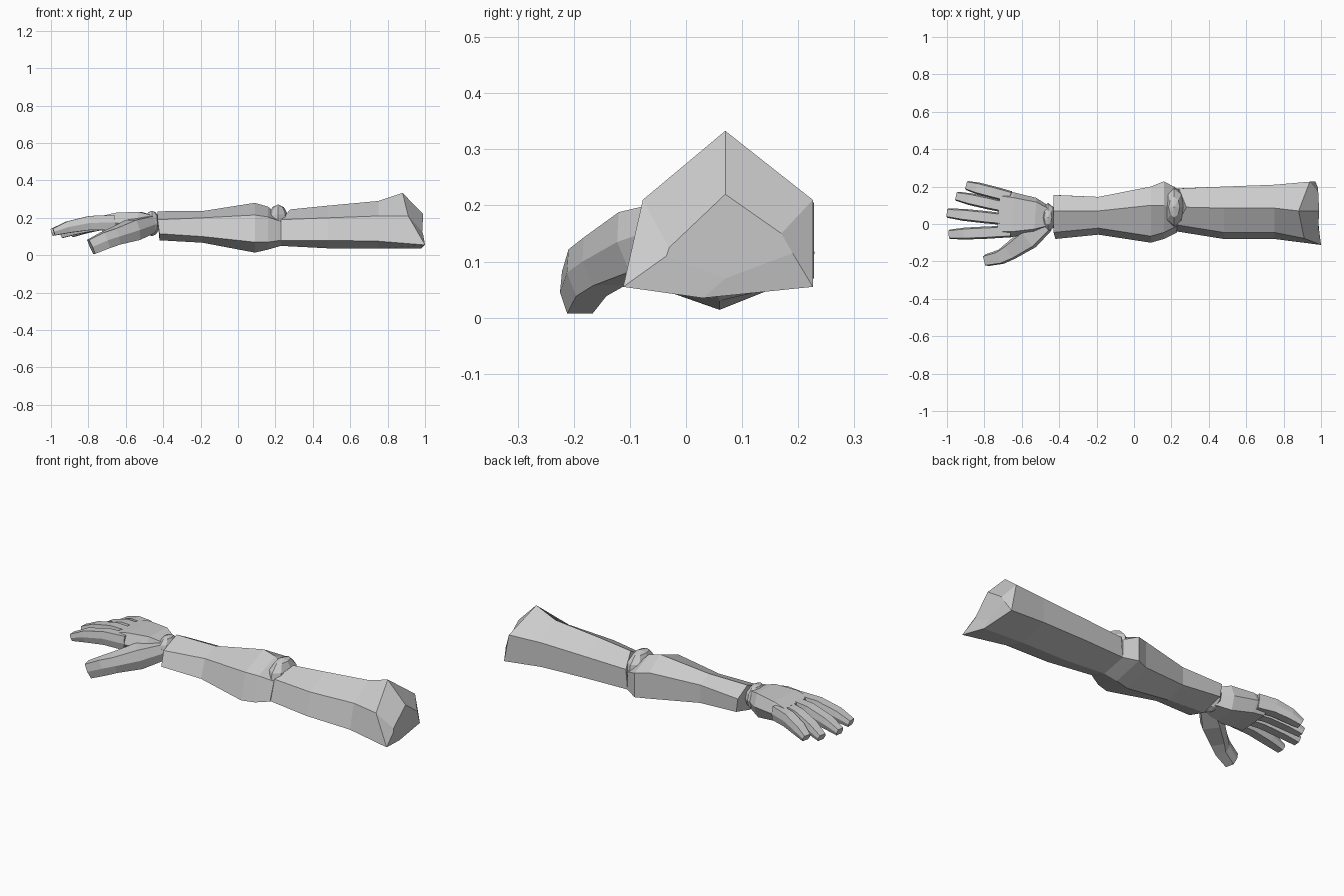
import bpy, bmesh, math
from mathutils import Vector

skin = bpy.data.materials.new("light grey")
skin.diffuse_color = (0.6, 0.6, 0.6, 1)


def finish(bm, name):
    bmesh.ops.recalc_face_normals(bm, faces=bm.faces)
    me = bpy.data.meshes.new(name)
    bm.to_mesh(me)
    bm.free()
    me.materials.append(skin)
    ob = bpy.data.objects.new(name, me)
    bpy.context.collection.objects.link(ob)
    return ob


def loft(name, rings):
    """Skin a list of equal-length point rings and cap both ends."""
    bm = bmesh.new()
    loops = [[bm.verts.new(p) for p in r] for r in rings]
    n = len(rings[0])
    for a, b in zip(loops, loops[1:]):
        for i in range(n):
            j = (i + 1) % n
            bm.faces.new((a[i], a[j], b[j], b[i]))
    bm.faces.new(loops[0])
    bm.faces.new(loops[-1])
    return finish(bm, name)


def limb_ring(x, yf, ym, yb, z0, zl, zu, z1, skew=(0,) * 6):
    """Six-sided limb section: peak, back top, back low, bottom, front low, front top."""
    pts = [(ym, z1), (yb, zu), (yb, zl), (ym - 0.04, z0), (yf, zl), (yf + 0.035, zu)]
    return [(x + s, y, z) for s, (y, z) in zip(skew, pts)]


def tube(name, path):
    """Chamfered box section (six sides) swept along x, y, z, width, height stations."""
    rings = []
    for i, (x, y, z, w, h) in enumerate(path):
        a = Vector(path[max(i - 1, 0)][:3])
        b = Vector(path[min(i + 1, len(path) - 1)][:3])
        d = (b - a).normalized()
        side = Vector((d.y, -d.x, 0)).normalized()
        up = side.cross(d)
        up = up if up.z > 0 else -up
        sec = [(-0.5, 0), (-0.38, 0.5), (0.38, 0.5), (0.5, 0), (0.36, -0.5), (-0.36, -0.5)]
        rings.append([Vector((x, y, z)) + side * u * w + up * v * h for u, v in sec])
    return loft(name, rings)


def joint(name, loc, size, seg=8):
    bm = bmesh.new()
    bmesh.ops.create_uvsphere(bm, u_segments=seg, v_segments=6, radius=1)
    for v in bm.verts:
        v.co = Vector([c * s + l for c, s, l in zip(v.co, size, loc)])
    return finish(bm, name)


# upper arm, with a slanted shoulder end and a raised stump face
upper = [
    limb_ring(0.23, -0.04, 0.09, 0.19, 0.05, 0.08, 0.19, 0.245, (0.05, 0.01, 0, 0, 0, 0)),
    limb_ring(0.48, -0.08, 0.085, 0.20, 0.037, 0.08, 0.20, 0.265),
    limb_ring(0.75, -0.08, 0.085, 0.21, 0.035, 0.075, 0.21, 0.29),
    limb_ring(0.88, -0.112, 0.07, 0.226, 0.035, 0.055, 0.21, 0.333,
              (0, 0.06, 0.09, 0.10, 0.12, 0.03)),
    [(0.99, 0.07, 0.22), (0.985, 0.17, 0.15), (0.985, 0.19, 0.115),
     (0.98, 0.07, 0.07), (0.99, -0.035, 0.11), (0.985, -0.03, 0.125)],
]
loft("upper_arm", upper)

# forearm, swelling towards the elbow
forearm = [
    limb_ring(-0.43, -0.08, 0.07, 0.155, 0.08, 0.115, 0.19, 0.235, (0, 0, 0.01, 0.01, 0.01, 0)),
    limb_ring(-0.19, -0.057, 0.07, 0.145, 0.067, 0.10, 0.20, 0.236),
    limb_ring(0.09, -0.10, 0.10, 0.20, 0.014, 0.07, 0.215, 0.28),
    limb_ring(0.16, -0.08, 0.10, 0.228, 0.03, 0.07, 0.205, 0.26),
    limb_ring(0.23, -0.045, 0.09, 0.19, 0.05, 0.08, 0.18, 0.20),
]
loft("forearm", forearm)

# ball joints
joint("elbow_joint", (0.215, 0.09, 0.165), (0.06, 0.11, 0.107))
joint("wrist_joint", (-0.46, 0.035, 0.17), (0.042, 0.078, 0.068))

# palm
tube("palm", [
    (-0.46, 0.035, 0.165, 0.12, 0.10),
    (-0.53, 0.045, 0.165, 0.19, 0.135),
    (-0.65, 0.05, 0.172, 0.24, 0.11),
    (-0.72, 0.055, 0.165, 0.25, 0.09),
])

# four fingers: base y, tip x, tip y, tip z
fingers = [("little", 0.145, -0.89, 0.205, 0.115), ("ring", 0.085, -0.945, 0.148, 0.11),
           ("middle", 0.022, -0.995, 0.058, 0.122), ("index", -0.04, -0.985, -0.055, 0.125)]
for label, y0, x1, y1, z1 in fingers:
    path = []
    for t, lift, w, h in ((0, 0, 0.062, 0.08), (0.4, 0.018, 0.066, 0.075),
                          (0.75, 0.014, 0.064, 0.062), (1, 0, 0.05, 0.038)):
        path.append((-0.66 + (x1 + 0.66) * t, y0 + (y1 - y0) * t,
                     0.175 + (z1 - 0.175) * t + lift, w, h))
    tube(label + "_finger", path)

# thumb, dropping forward and down
tube("thumb", [
    (-0.47, 0.0, 0.165, 0.09, 0.09),
    (-0.56, -0.075, 0.135, 0.12, 0.11),
    (-0.66, -0.145, 0.10, 0.095, 0.09),
    (-0.71, -0.175, 0.08, 0.08, 0.09),
    (-0.785, -0.193, 0.045, 0.065, 0.082),
])
